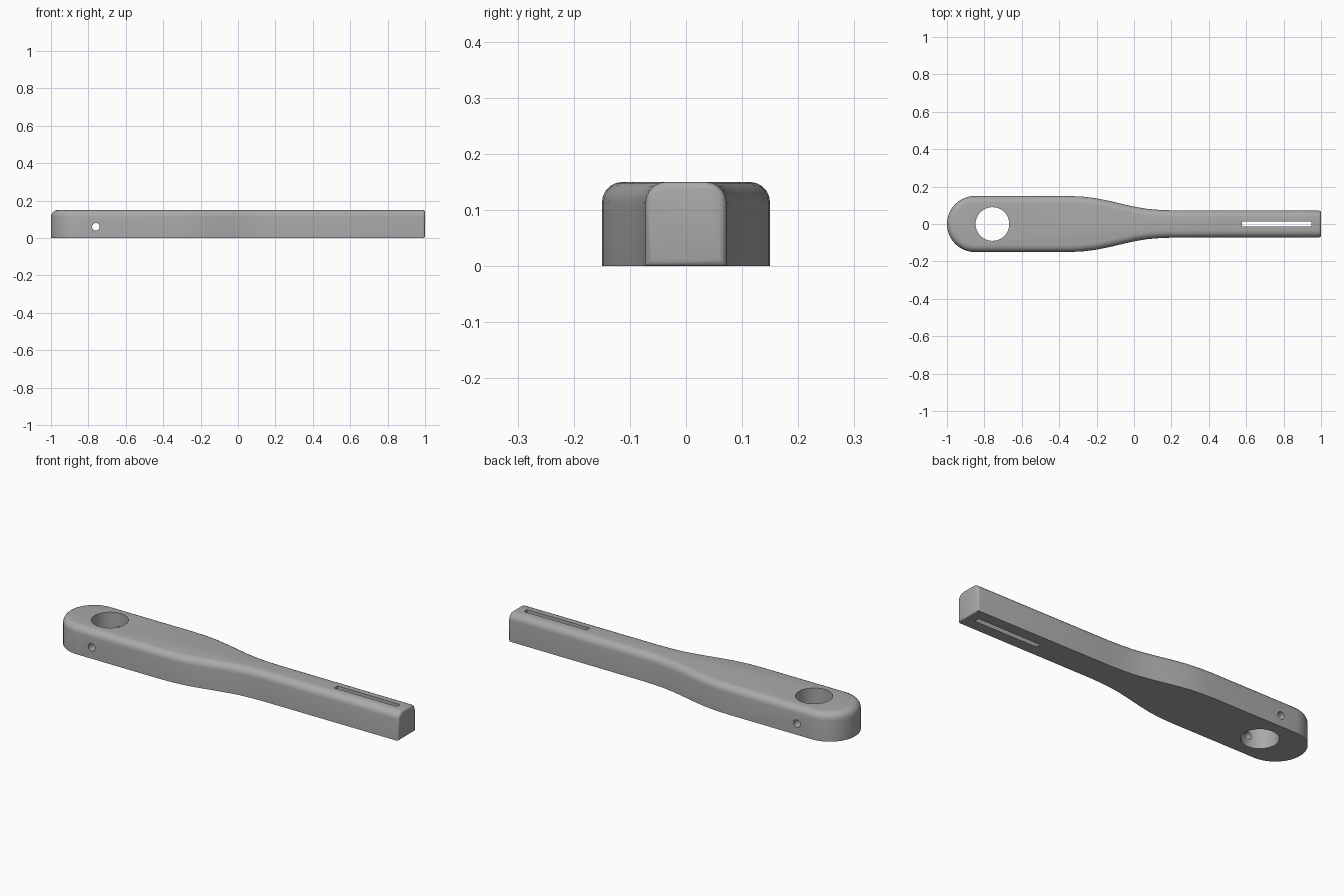
import bpy, bmesh, math
from mathutils import Matrix

cube = bpy.data.objects.get("Cube")
if cube:
    bpy.data.objects.remove(cube, do_unlink=True)

HEIGHT = 0.15
END_RADIUS = 0.15
HOLE_X = -0.757

grey = bpy.data.materials.new("satin grey")
grey.use_nodes = True
colour = (0.4, 0.4, 0.4, 1)
grey.diffuse_color = colour
grey.node_tree.nodes["Principled BSDF"].inputs["Base Color"].default_value = colour


def make_object(name, bm):
    mesh = bpy.data.meshes.new(name)
    bm.to_mesh(mesh)
    bm.free()
    obj = bpy.data.objects.new(name, mesh)
    bpy.context.collection.objects.link(obj)
    mesh.materials.append(grey)
    return obj


def bevel(bm, edges, width, segments):
    bmesh.ops.bevel(bm, geom=edges, offset=width, offset_type='OFFSET',
                    segments=segments, profile=0.5, affect='EDGES', clamp_overlap=True)


# Outline: half the rounded end, then the taper to the slim arm, then mirrored
half = []
for i in range(13):
    a = math.pi - i * math.pi / 24
    half.append((END_RADIUS * (1 + math.cos(a)) - 1, END_RADIUS * math.sin(a)))
half += [(-0.36, 0.15), (-0.28, 0.147), (-0.21, 0.139), (-0.13, 0.123), (-0.05, 0.104),
         (0.01, 0.091), (0.07, 0.081), (0.13, 0.076), (0.2, 0.073), (1, 0.072)]
outline = half + [(x, -y) for x, y in reversed(half[1:])]

# Solid body
bm = bmesh.new()
base = bm.faces.new([bm.verts.new((x, y, 0)) for x, y in outline])
top = bmesh.ops.extrude_face_region(bm, geom=[base])["geom"]
bmesh.ops.translate(bm, vec=(0, 0, HEIGHT),
                    verts=[v for v in top if isinstance(v, bmesh.types.BMVert)])
bmesh.ops.recalc_face_normals(bm, faces=bm.faces)

# Rounded upper rim, then a softened square tip
rim = [e for e in bm.edges if all(v.co.z > HEIGHT - 0.001 for v in e.verts)
       and not all(v.co.x > 0.99 for v in e.verts)]
bevel(bm, rim, 0.037, 5)
tip = [e for e in bm.edges if all(v.co.x > 0.999 for v in e.verts)]
bevel(bm, tip, 0.012, 3)
bmesh.ops.recalc_face_normals(bm, faces=bm.faces)
handle = make_object("handle", bm)


# Cutters: large eye, cross pin hole, narrow slot
def cylinder_cutter(name, radius, depth, matrix, sides):
    bm = bmesh.new()
    bmesh.ops.create_cone(bm, cap_ends=True, segments=sides, radius1=radius,
                          radius2=radius, depth=depth, matrix=matrix)
    return make_object(name, bm)


eye = cylinder_cutter("eye_cutter", 0.09, 1, Matrix.Translation((HOLE_X, 0, 0)), 48)
pin = cylinder_cutter("pin_cutter", 0.02, 1, Matrix.Translation((HOLE_X - 0.003, 0, 0.06))
                      @ Matrix.Rotation(math.pi / 2, 4, 'X'), 24)
bm = bmesh.new()
bmesh.ops.create_cube(bm, size=1, matrix=Matrix.Translation((0.763, 0, 0))
                      @ Matrix.Diagonal((0.37, 0.027, 1, 1)))
slot = make_object("slot_cutter", bm)

bpy.context.view_layer.objects.active = handle
handle.select_set(True)
for cutter in (eye, pin, slot):
    cutter.hide_render = True
    mod = handle.modifiers.new(cutter.name, 'BOOLEAN')
    mod.operation = 'DIFFERENCE'
    mod.solver = 'EXACT'
    mod.object = cutter
    bpy.ops.object.modifier_apply(modifier=mod.name)
    bpy.data.objects.remove(cutter, do_unlink=True)

bpy.ops.object.shade_smooth_by_angle(angle=math.radians(30))
